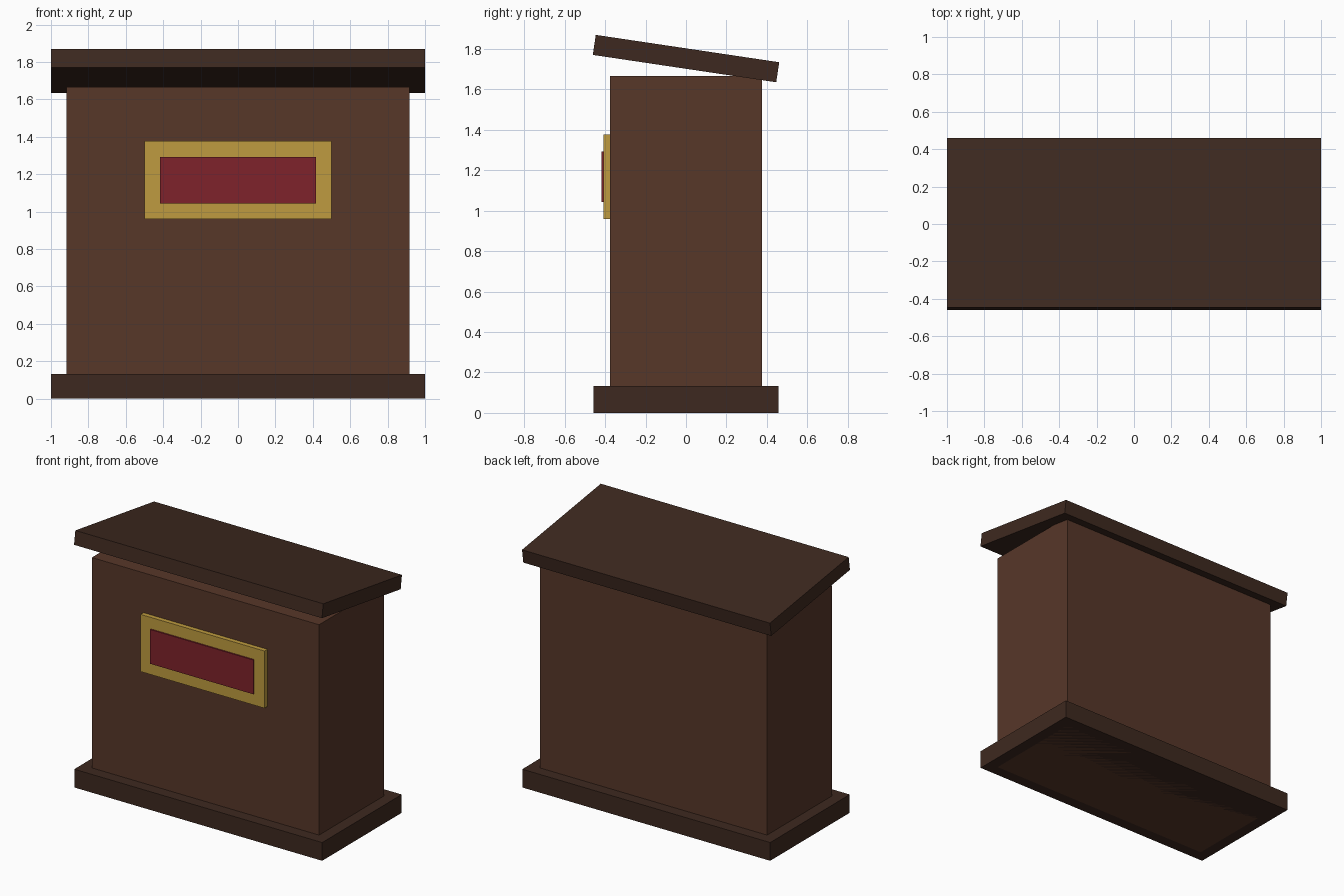
import bpy

if "Cube" in bpy.data.objects:
    bpy.data.objects.remove(bpy.data.objects["Cube"])


def material(name, rgb):
    mat = bpy.data.materials.new(name)
    mat.diffuse_color = (*rgb, 1)
    mat.use_nodes = True
    mat.node_tree.nodes["Principled BSDF"].inputs["Base Color"].default_value = mat.diffuse_color
    return mat


def box(name, size, centre, mat, tilt=0):
    bpy.ops.mesh.primitive_cube_add(size=1, location=centre)
    obj = bpy.context.object
    obj.name = name
    for v in obj.data.vertices:
        v.co = [c * s for c, s in zip(v.co, size)]
    obj.rotation_euler.x = tilt
    obj.data.materials.append(mat)
    return obj


brown = material("brown_wood", (0.095, 0.038, 0.022))
dark = material("dark_wood", (0.048, 0.022, 0.014))
gold = material("gold", (0.52, 0.33, 0.05))
red = material("red", (0.21, 0.016, 0.024))

# Cabinet body and plinth share the ground plane
box("body", (1.833, 0.75, 1.667), (0, 0, 0.8335), brown)
box("base", (2, 0.917, 0.133), (0, 0, 0.0665), dark)

# Sloping top, higher at the front
box("sloped_top", (2, 0.917, 0.1), (0, 0, 1.752), dark, tilt=-0.148)

# Framed panel on the front
box("panel_frame", (1, 0.067, 0.417), (0, -0.375, 1.168), gold)
box("panel_inset", (0.833, 0.04, 0.25), (0, -0.399, 1.168), red)
